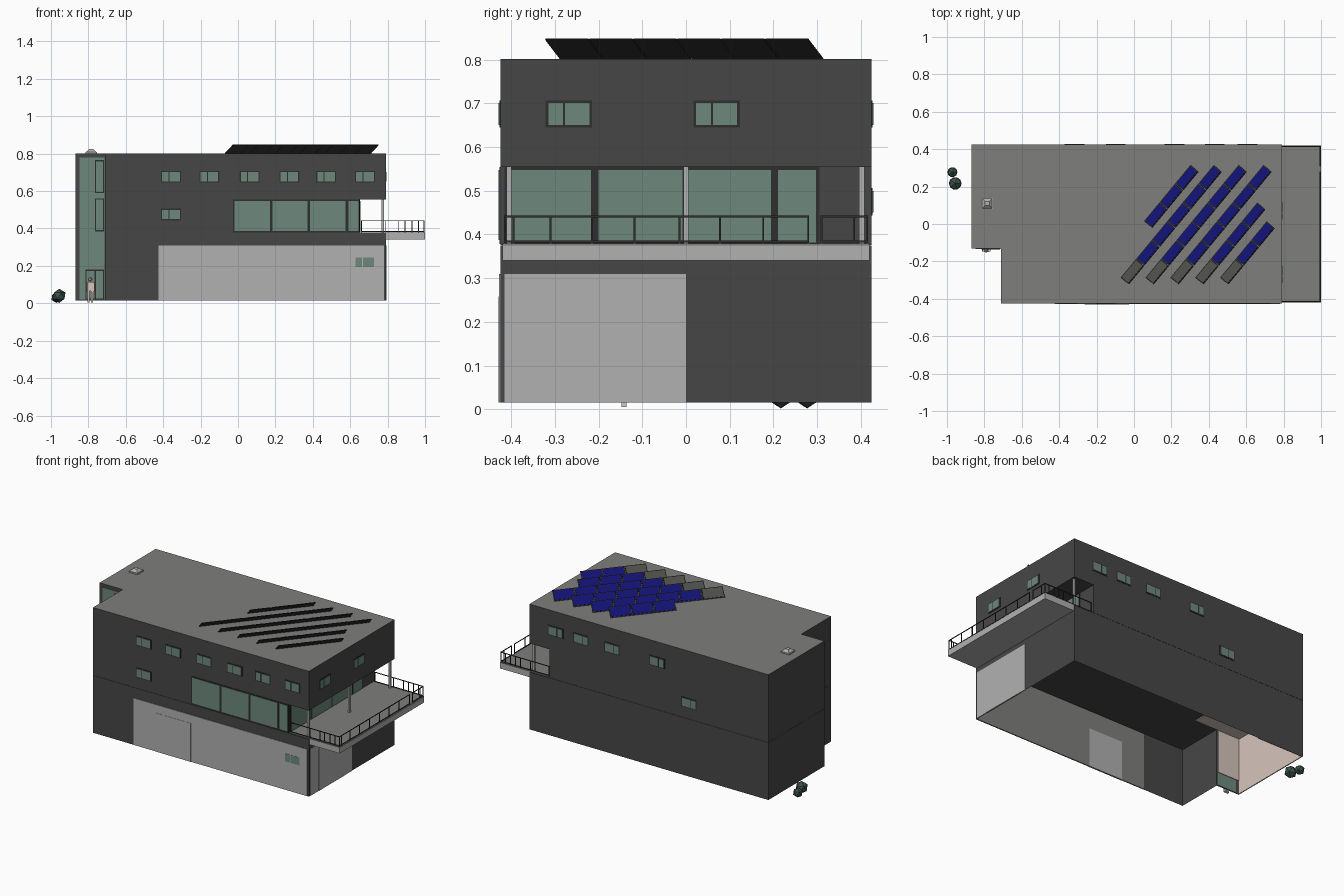
import bpy, bmesh, math
from mathutils import Vector, Matrix

cube = bpy.data.objects.get("Cube")
if cube:
    bpy.data.objects.remove(cube, do_unlink=True)


def material(name, r, g, b):
    m = bpy.data.materials.new(name)
    m.use_nodes = True
    m.diffuse_color = (r, g, b, 1)
    m.node_tree.nodes["Principled BSDF"].inputs["Base Color"].default_value = (r, g, b, 1)
    return m


WALL = material("charcoal_wall", .062, .062, .062)
LIGHT = material("light_grey", .44, .44, .44)
ROOF = material("roof_grey", .21, .21, .2)
GLASS = material("green_glass", .155, .25, .205)
FRAME = material("dark_frame", .028, .028, .028)
BLUE = material("solar_blue", .006, .006, .17)
PANEL = material("bare_panel", .075, .075, .07)
BEIGE = material("beige_plaster", .68, .56, .5)
LEAF = material("dark_green_leaf", .045, .085, .07)


def finish(name, bm, *mats):
    me = bpy.data.meshes.new(name)
    bm.to_mesh(me)
    bm.free()
    for m in mats:
        me.materials.append(m)
    ob = bpy.data.objects.new(name, me)
    bpy.context.collection.objects.link(ob)
    return ob


def add_box(bm, lo, hi):
    lo, hi = Vector(lo), Vector(hi)
    mat = Matrix.Translation((lo + hi) / 2) @ Matrix.Diagonal((*(hi - lo), 1))
    bmesh.ops.create_cube(bm, size=1, matrix=mat)


def box(name, lo, hi, mat):
    bm = bmesh.new()
    add_box(bm, lo, hi)
    return finish(name, bm, mat)


def block(name, outline, z0, z1, closed_bottom, top):
    """Extruded footprint with its own material on the top face."""
    bm = bmesh.new()
    base = bm.faces.new([bm.verts.new((x, y, z0)) for x, y in outline])
    out = bmesh.ops.extrude_face_region(bm, geom=[base], use_keep_orig=True)
    verts = [v for v in out["geom"] if isinstance(v, bmesh.types.BMVert)]
    bmesh.ops.translate(bm, vec=(0, 0, z1 - z0), verts=verts)
    bmesh.ops.recalc_face_normals(bm, faces=bm.faces)
    for f in list(bm.faces):
        if f.normal.z > .9:
            f.material_index = 1
    if not closed_bottom:
        low = [f for f in bm.faces if all(v.co.z < z0 + .001 for v in f.verts)]
        bmesh.ops.delete(bm, geom=low, context="FACES_ONLY")
    return finish(name, bm, WALL, top)


# Walls: open ground floor, set-back middle floor, full upper floor
XL, XN, XR, XT, Y, YN = -.87, -.71, .79, .65, .425, -.13


def footprint(right):
    return [(XL, YN), (XN, YN), (XN, -Y), (right, -Y), (right, Y), (XL, Y)]


block("ground_floor", footprint(XR), .015, .375, False, WALL)
block("middle_floor", footprint(XT), .376, .555, True, WALL)
block("upper_floor", footprint(XR), .555, .802, True, ROOF)


# Plates on the walls, straddling the wall plane
PLANES = {"front": (1, -Y), "back": (1, Y), "right": (0, XR),
          "terrace": (0, XT), "tower": (1, YN), "left": (0, XL)}


def plate(name, side, u0, u1, z0, z1, mat, t=.003):
    axis, p = PLANES[side]
    lo, hi = (u0, p - t, z0), (u1, p + t, z1)
    if axis == 0:
        lo, hi = (p - t, u0, z0), (p + t, u1, z1)
    return box(name, lo, hi, mat)


def window(side, u, z, w=.094, h=.05):
    e = .006
    plate(side + "_window_frame", side, u - e, u + w + e, z - e, z + h + e, FRAME, .002)
    plate(side + "_window_pane_small", side, u, u + .36 * w, z, z + h, GLASS, .004)
    plate(side + "_window_pane_large", side, u + .41 * w, u + w, z, z + h, GLASS, .004)


for u in (-.405, -.2, .015, .228, .424, .632):
    window("front", u, .651)
window("front", -.405, .45)
window("front", .628, .195, .1, .05)
for u in (.56, .385, .17, -.145):
    window("back", u, .651)
window("back", -.365, .45)
for u in (-.315, .023):
    window("right", u, .651)

# Long glazing around the terrace corner
plate("front_glazing_frame", "front", -.028, XT, .378, .555, FRAME, .002)
for a, b in ((-.02, .172), (.184, .372), (.386, .576), (.59, .645)):
    plate("front_glazing", "front", a, b, .387, .548, GLASS, .004)
plate("terrace_glazing_frame", "terrace", -.415, .305, .378, .554, FRAME, .002)
for a, b in ((-.405, -.217), (-.2, -.008), (.006, .195), (.21, .297)):
    plate("terrace_glazing", "terrace", a, b, .382, .547, GLASS, .004)

# Garage cladding, doors and inner lining
plate("garage_front", "front", -.425, .78, .016, .31, LIGHT, .003)
plate("garage_side", "right", -.415, 0, .016, .31, LIGHT, .003)
plate("garage_front_door", "front", -.265, -.028, .016, .258, LIGHT, .0045)
plate("garage_side_door", "right", -.333, -.067, .016, .283, LIGHT, .0045)
box("garage_lining", (-.425, -.424, .016), (.785, -.4208, .37), ROOF)
box("garage_door_inside", (-.265, -.421, .016), (-.028, -.419, .258), LIGHT)

# Stair tower glazing, door and plaster inside
plate("tower_glazing", "tower", -.848, -.714, .02, .78, GLASS, .003)


def tower_frame(u0, u1, z0, z1, b=.006):
    bm = bmesh.new()
    y0, y1 = YN - .007, YN
    for lo, hi in (((u0, z0), (u0 + b, z1)), ((u1 - b, z0), (u1, z1)),
                   ((u0, z0), (u1, z0 + b)), ((u0, z1 - b), (u1, z1))):
        add_box(bm, (lo[0], y0, lo[1]), (hi[0], y1, hi[1]))
    finish("tower_frame", bm, FRAME)


for z0, z1 in ((.02, .18), (.385, .56), (.59, .765)):
    tower_frame(-.765, -.716, z0, z1)
tower_frame(-.815, -.76, .02, .18)
box("tower_side_plaster", (-.869, -.127, .016), (-.865, .42, .37), BEIGE)
box("tower_front_plaster", (-.865, -.126, .1), (-.715, -.122, .37), BEIGE)
box("tower_back_plaster", (-.865, .418, .016), (-.55, .423, .37), BEIGE)
box("tower_ceiling_plaster", (-.865, -.12, .366), (-.55, .418, .372), BEIGE)

# Small standing figure at the entrance
bm = bmesh.new()
fx, fy = -.79, YN - .012
for s in (-1, 1):
    add_box(bm, (fx + s * .009 - .006, fy - .006, .005), (fx + s * .009 + .006, fy + .006, .07))
    add_box(bm, (fx + s * .02 - .004, fy - .005, .06), (fx + s * .02 + .004, fy + .005, .11))
add_box(bm, (fx - .015, fy - .007, .065), (fx + .015, fy + .007, .115))
bmesh.ops.create_icosphere(bm, subdivisions=1, radius=.011,
                           matrix=Matrix.Translation((fx, fy, .128)))
finish("standing_figure", bm, BEIGE)

# Balcony slab, floor and posts
box("balcony_slab", (XR, -.42, .34), (1, .42, .375), LIGHT)
box("balcony_floor", (XT, -.42, .374), (.999, .42, .379), ROOF)
for y in (-.405, 0, .402):
    box("terrace_post", (.768, y - .006, .375), (.78, y + .006, .555), LIGHT)

# Railing on three sides
bm = bmesh.new()
r = .002


def bar(a, b):
    add_box(bm, [min(p, q) - r for p, q in zip(a, b)], [max(p, q) + r for p, q in zip(a, b)])


X0, X1, YR = .66, .995, .415
for z in (.384, .441):
    bar((X1, -YR, z), (X1, .28, z))
    bar((X1, .31, z), (X1, YR, z))
    for s in (-1, 1):
        bar((X0, s * YR, z), (X1, s * YR, z))
for y in (-YR, -.395, -.31, -.215, -.118, -.015, .078, .177, .28, .31, .385, YR):
    bar((X1, y, .378), (X1, y, .441))
for s in (-1, 1):
    for x in (X0, .79, .86, .893, .93, .965):
        bar((x, s * YR, .378), (x, s * YR, .441))
finish("balcony_railing", bm, FRAME)

# Tilted solar rows: start of low edge, number of panels, bare first panel
along = Vector((.5, .605, 0)).normalized()
across = Vector((along.y, -along.x, 0)) * .054 + Vector((0, 0, .045))
slope = across.normalized()
normal = slope.cross(along)
if normal.z < 0:
    normal = -normal
STEP, WIDTH = .1305, across.length


def tilted(name, start, a0, a1, w0, w1, n0, n1, mat):
    bm = bmesh.new()
    add_box(bm, (a0, w0, n0), (a1, w1, n1))
    basis = Matrix((along, slope, normal)).transposed().to_4x4()
    bm.transform(Matrix.Translation(start) @ basis)
    bmesh.ops.recalc_face_normals(bm, faces=bm.faces)
    finish(name, bm, mat)


ROWS = ((.055, .015, 3, False), (-.07, -.287, 6, True), (.063, -.287, 6, True),
        (.196, -.287, 6, True), (.329, -.287, 4, True), (.462, -.287, 3, True))
for x, y, count, bare in ROWS:
    start = Vector((x, y, .803))
    for i in range(count):
        a, b = i * STEP, (i + 1) * STEP - .003
        tilted("solar_tray", start, a, b, 0, WIDTH, -.003, 0, FRAME)
        mat = PANEL if bare and i == 0 else BLUE
        tilted("solar_cells", start, a + .005, b - .005, .005, WIDTH - .005, 0, .002, mat)

# Roof skylight
box("skylight_base", (-.815, .08, .8), (-.755, .14, .81), LIGHT)
bm = bmesh.new()
bmesh.ops.create_cone(bm, cap_ends=True, segments=4, radius1=.038, radius2=.016, depth=.014,
                      matrix=Matrix.Translation((-.785, .11, .817)) @ Matrix.Rotation(math.pi / 4, 4, "Z"))
finish("skylight_dome", bm, LIGHT)

# Bushes beside the tower
for x, y, rad in ((-.971, .277, .03), (-.956, .217, .038)):
    bm = bmesh.new()
    bmesh.ops.create_icosphere(bm, subdivisions=1, radius=rad,
                               matrix=Matrix.Translation((x, y, rad + .002)))
    finish("bush", bm, LEAF)
